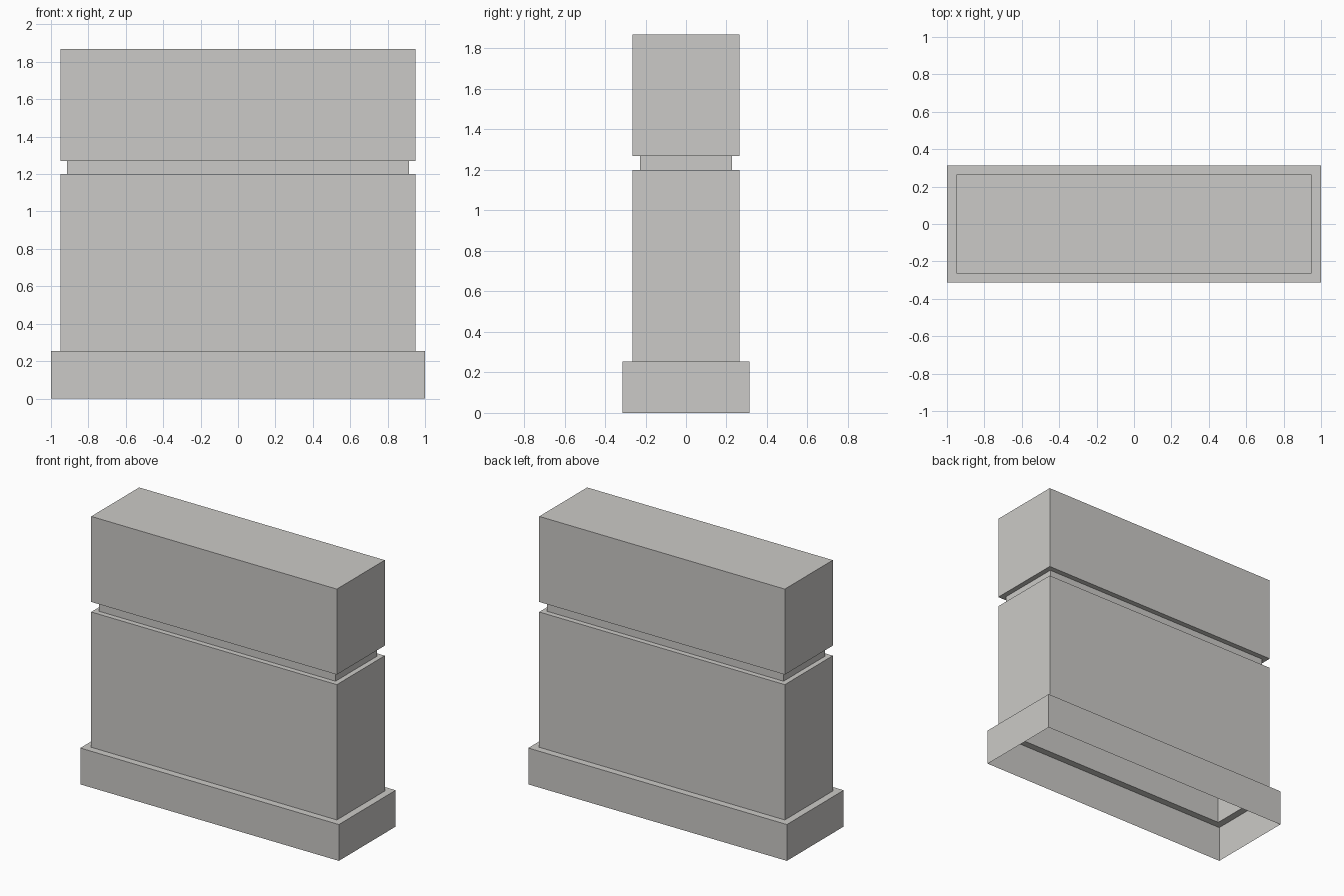
import bpy, bmesh

if "Cube" in bpy.data.objects:
    bpy.data.objects.remove(bpy.data.objects["Cube"])

# One pale stone colour
stone = bpy.data.materials.new("pale_stone")
stone.diffuse_color = (0.60, 0.59, 0.57, 1.0)
stone.use_nodes = True
stone.node_tree.nodes["Principled BSDF"].inputs["Base Color"].default_value = stone.diffuse_color

# Stepped profile from the ground up: (half width x, half depth y, height)
PLINTH = (1.0, 0.314)
BODY = (0.95, 0.265)
NECK = (0.914, 0.228)
profile = [
    (*PLINTH, 0.0), (*PLINTH, 0.254),   # plinth
    (*BODY, 0.254), (*BODY, 1.20),      # main block
    (*NECK, 1.20), (*NECK, 1.27),       # recessed groove
    (*BODY, 1.27), (*BODY, 1.868),      # upper block
]

# Rectangular rings joined into a hollow shell, open underneath
bm = bmesh.new()
rings = [[bm.verts.new((sx * x, sy * y, z))
          for sx, sy in ((-1, -1), (1, -1), (1, 1), (-1, 1))]
         for x, y, z in profile]
for low, high in zip(rings, rings[1:]):
    for i in range(4):
        j = (i + 1) % 4
        bm.faces.new((low[i], low[j], high[j], high[i]))
bm.faces.new(rings[-1])  # flat top

mesh = bpy.data.meshes.new("stepped_block")
bm.to_mesh(mesh)
bm.free()
mesh.materials.append(stone)
block = bpy.data.objects.new("stepped_block", mesh)
bpy.context.collection.objects.link(block)
